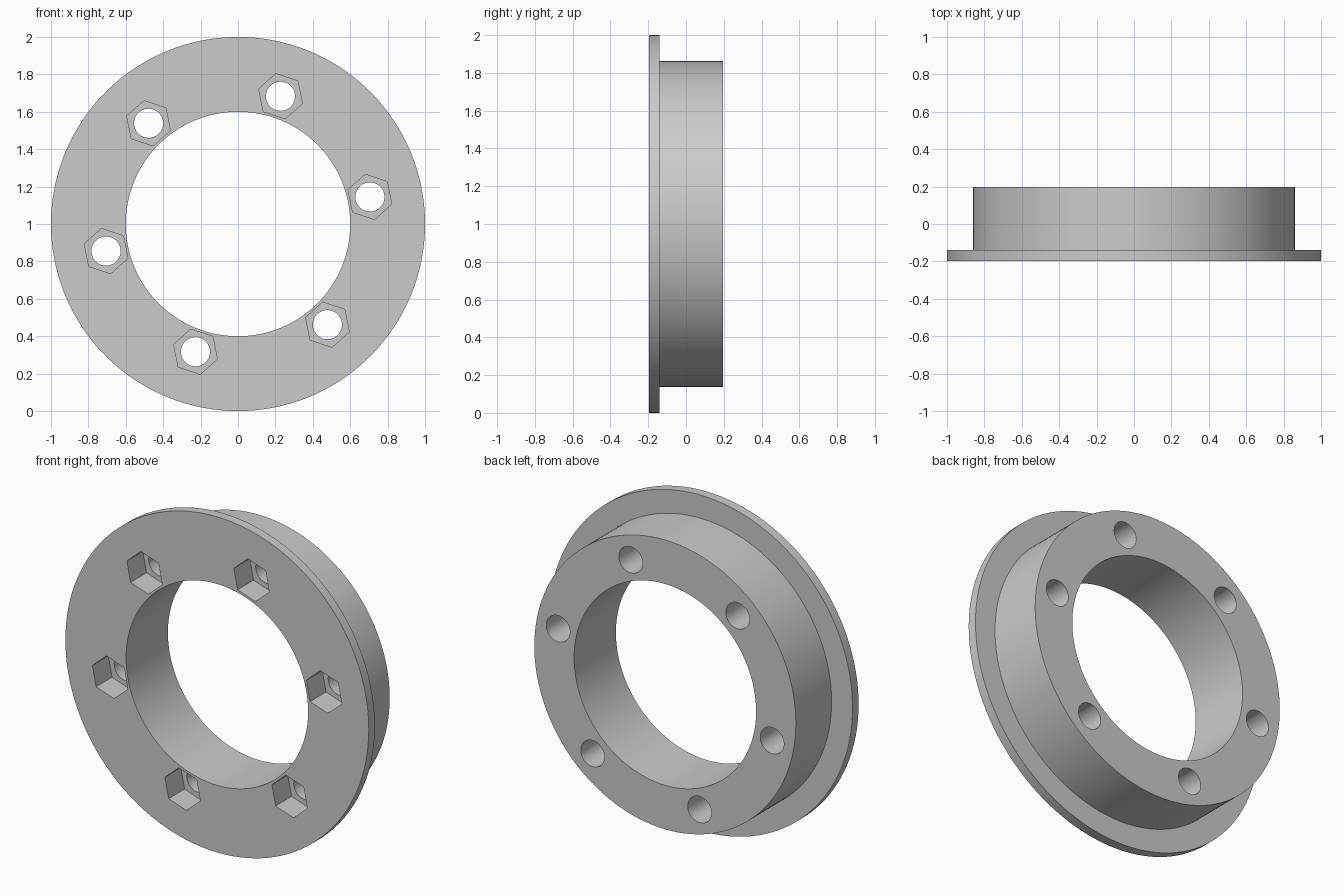
import bpy, bmesh, math
from mathutils import Matrix, Vector

cube = bpy.data.objects.get("Cube")
if cube:
    bpy.data.objects.remove(cube, do_unlink=True)

HALF = 0.197          # half depth along y
FLANGE_BACK = -0.14
POCKET_FLOOR = -0.047
BOLT_CIRCLE = 0.72
BOLT_START = math.radians(11.6)
CENTRE = Vector((0, 0, 1))

grey = bpy.data.materials.new("plain grey")
grey.use_nodes = True
colour = (0.6, 0.6, 0.6, 1)
grey.diffuse_color = colour
grey.node_tree.nodes["Principled BSDF"].inputs["Base Color"].default_value = colour


def make_object(name, bm):
    bmesh.ops.recalc_face_normals(bm, faces=bm.faces)
    mesh = bpy.data.meshes.new(name)
    bm.to_mesh(mesh)
    bm.free()
    mesh.materials.append(grey)
    obj = bpy.data.objects.new(name, mesh)
    bpy.context.collection.objects.link(obj)
    return obj


def lathe(name, profile, steps):
    """Turn a closed (radius, y) profile around the y axis."""
    bm = bmesh.new()
    verts = [bm.verts.new((r, y, 1)) for r, y in profile]
    edges = [bm.edges.new((verts[i - 1], verts[i])) for i in range(len(verts))]
    bmesh.ops.spin(bm, geom=verts + edges, cent=CENTRE, axis=(0, 1, 0),
                   angle=math.tau, steps=steps, use_merge=True)
    bmesh.ops.remove_doubles(bm, verts=bm.verts, dist=1e-5)
    return make_object(name, bm)


def bolt_cutters(name, radius, sides, y0, y1):
    """Six prisms along y, spaced on the bolt circle."""
    bm = bmesh.new()
    for i in range(6):
        a = BOLT_START + i * math.tau / 6
        place = (Matrix.Translation((BOLT_CIRCLE * math.cos(a), (y0 + y1) / 2,
                                     1 + BOLT_CIRCLE * math.sin(a)))
                 @ Matrix.Rotation(-a - math.pi / 2, 4, 'Y')
                 @ Matrix.Rotation(math.pi / 2, 4, 'X')
                 @ Matrix.Rotation(0, 4, 'Z'))
        bmesh.ops.create_cone(bm, cap_ends=True, segments=sides, radius1=radius,
                              radius2=radius, depth=y1 - y0, matrix=place)
    # turn hexagons so a flat faces the bore
    if sides == 6:
        v = bm.verts[:][0]
        off = Vector((v.co.x - BOLT_CIRCLE * math.cos(BOLT_START),
                      v.co.z - 1 - BOLT_CIRCLE * math.sin(BOLT_START)))
        turn = BOLT_START + math.pi / 2 - math.atan2(off.y, off.x)
        for i in range(6):
            a = BOLT_START + i * math.tau / 6
            c = Vector((BOLT_CIRCLE * math.cos(a), 0, 1 + BOLT_CIRCLE * math.sin(a)))
            near = [w for w in bm.verts
                    if math.hypot(w.co.x - c.x, w.co.z - c.z) < radius * 1.1]
            bmesh.ops.rotate(bm, verts=near, cent=c,
                             matrix=Matrix.Rotation(-turn, 3, 'Y'))
    obj = make_object(name, bm)
    obj.hide_render = True
    return obj


# Flanged ring body with its central bore
ring = lathe("flanged_ring", [(0.6, -HALF), (1, -HALF), (1, FLANGE_BACK),
                              (0.862, FLANGE_BACK), (0.862, HALF), (0.6, HALF)], 128)

# Hexagonal nut pockets at the front and bolt holes right through
cutters = [bolt_cutters("nut_pocket_cutter", 0.123, 6, -HALF - 0.1, POCKET_FLOOR),
           bolt_cutters("bolt_hole_cutter", 0.078, 40, -HALF - 0.1, HALF + 0.1)]

bpy.ops.object.select_all(action='DESELECT')
ring.select_set(True)
bpy.context.view_layer.objects.active = ring
for cutter in cutters:
    mod = ring.modifiers.new(cutter.name, 'BOOLEAN')
    mod.operation = 'DIFFERENCE'
    mod.solver = 'EXACT'
    mod.object = cutter
    bpy.ops.object.modifier_apply(modifier=mod.name)
    bpy.data.objects.remove(cutter, do_unlink=True)

bpy.ops.object.shade_smooth_by_angle(angle=math.radians(30))
